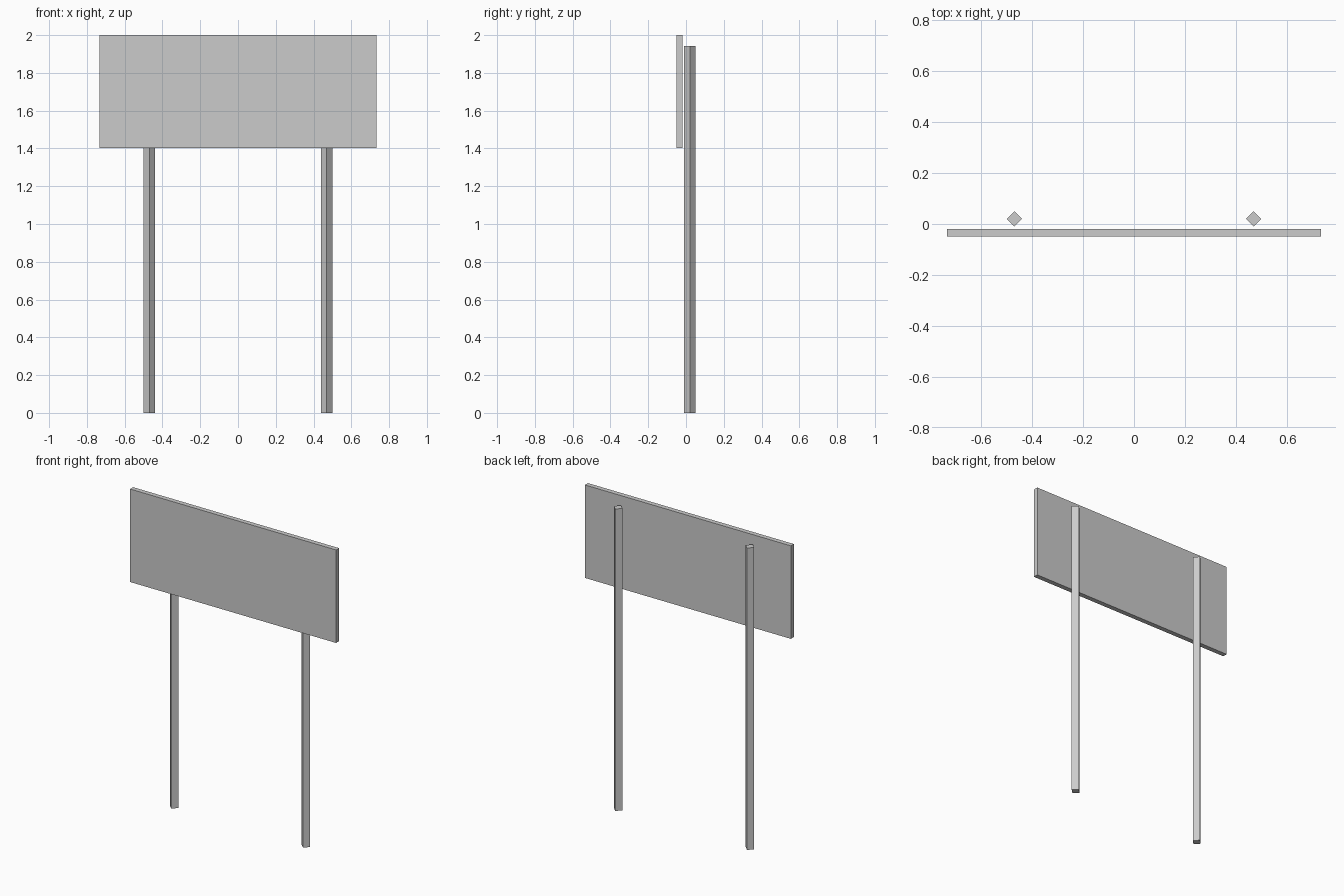
import bpy
import bmesh
from math import radians
from mathutils import Matrix, Vector

if "Cube" in bpy.data.objects:
    bpy.data.objects.remove(bpy.data.objects["Cube"])


def box(name, size, centre, turn=0.0):
    """Box of a given size, turned about z, at a given centre."""
    bm = bmesh.new()
    m = (Matrix.Translation(centre) @ Matrix.Rotation(radians(turn), 4, 'Z')
         @ Matrix.Diagonal(Vector((*size, 1.0))))
    bmesh.ops.create_cube(bm, size=1.0, matrix=m)
    mesh = bpy.data.meshes.new(name)
    bm.to_mesh(mesh)
    bm.free()
    obj = bpy.data.objects.new(name, mesh)
    bpy.context.collection.objects.link(obj)
    return obj


# Sign board, standing just in front of the posts
box("sign_board", (1.466, 0.031, 0.598), (0, -0.0345, 1.701))

# Two square posts set corner-on to the board
POST_SIDE, POST_HEIGHT = 0.0425, 1.942
for side, x in (("left", -0.469), ("right", 0.469)):
    box(f"{side}_post", (POST_SIDE, POST_SIDE, POST_HEIGHT),
        (x, 0.02, POST_HEIGHT / 2), turn=45)
